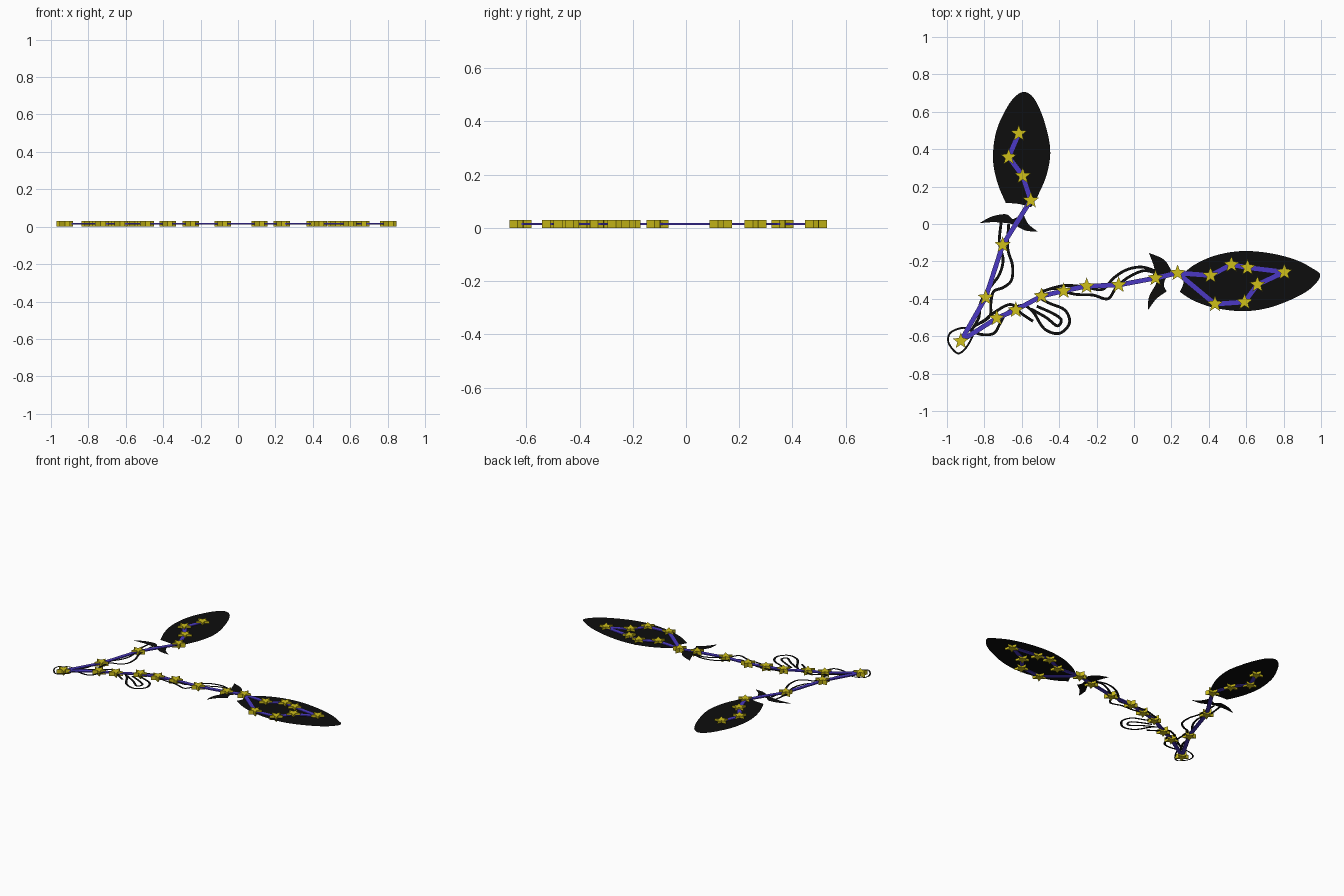
import bpy, bmesh, math
from mathutils import Vector

if "Cube" in bpy.data.objects:
    bpy.data.objects.remove(bpy.data.objects["Cube"])

MID = 0.015  # shared mid-height of the flat artwork


def material(name, rgb):
    m = bpy.data.materials.new(name)
    m.diffuse_color = (*rgb, 1)
    m.use_nodes = True
    m.node_tree.nodes["Principled BSDF"].inputs["Base Color"].default_value = m.diffuse_color
    return m


BLACK = material("black", (0.004, 0.004, 0.004))
GOLD = material("gold", (0.62, 0.52, 0.01))
BLUE = material("indigo", (0.07, 0.04, 0.55))


def finish(bm, name, mat):
    me = bpy.data.meshes.new(name)
    bm.to_mesh(me)
    bm.free()
    me.materials.append(mat)
    ob = bpy.data.objects.new(name, me)
    bpy.context.collection.objects.link(ob)
    return ob


def smooth(pts, closed, steps=6):
    """Catmull-Rom through points given in hundredths."""
    p = [Vector(q) / 100 for q in pts]
    n = len(p)
    get = (lambda i: p[i % n]) if closed else (lambda i: p[max(0, min(n - 1, i))])
    out = []
    for i in range(n if closed else n - 1):
        a, b, c, d = get(i - 1), get(i), get(i + 1), get(i + 2)
        for s in range(steps):
            t = s / steps
            out.append(0.5 * (2 * b + (c - a) * t + (2 * a - 5 * b + 4 * c - d) * t * t
                              + (3 * b - a - 3 * c + d) * t ** 3))
    return out if closed else out + [p[-1]]


def silhouette(name, *arcs):
    """Flat filled shape whose outline is smooth arcs meeting at sharp corners."""
    outline = []
    for i, arc in enumerate(arcs):
        outline += smooth(list(arc) + [arcs[(i + 1) % len(arcs)][0]], False)[:-1]
    bm = bmesh.new()
    f = bm.faces.new([bm.verts.new((q.x, q.y, MID)) for q in outline])
    f.normal_update()
    if f.normal.z < 0:
        f.normal_flip()
    bmesh.ops.triangulate(bm, faces=bm.faces[:], ngon_method='EAR_CLIP')
    finish(bm, name, BLACK)


def stroke(name, pts, closed=False, width=0.015):
    """Flat ink line following a smooth path."""
    path = smooth(pts, closed)
    n = len(path)
    bm = bmesh.new()
    rows = []
    for i, q in enumerate(path):
        a = path[(i - 1) % n] if closed else path[max(i - 1, 0)]
        b = path[(i + 1) % n] if closed else path[min(i + 1, n - 1)]
        t = (b - a).normalized() * width / 2
        rows.append([bm.verts.new((q.x - t.y * s, q.y + t.x * s, MID)) for s in (1, -1)])
    for i in range(n if closed else n - 1):
        a, b = rows[i], rows[(i + 1) % n]
        bm.faces.new((a[0], a[1], b[1], b[0]))
    finish(bm, name, BLACK)


def prism(bm, pts, z0, z1):
    f = bm.faces.new([bm.verts.new((x, y, z0)) for x, y in pts])
    ext = bmesh.ops.extrude_face_region(bm, geom=[f], use_keep_orig=True)
    for v in ext["geom"]:
        if isinstance(v, bmesh.types.BMVert):
            v.co.z = z1


def links(name, pts, width=0.025, thick=0.008):
    """Straight bars joining consecutive stars."""
    bm = bmesh.new()
    for a, b in zip(pts, pts[1:]):
        a, b = Vector(a) / 100, Vector(b) / 100
        t = (b - a).normalized() * width / 2
        n = Vector((-t.y, t.x))
        prism(bm, [a - n, b - n, b + n, a + n], MID - thick / 2, MID + thick / 2)
    bmesh.ops.recalc_face_normals(bm, faces=bm.faces[:])
    finish(bm, name, BLUE)


def star(name, x, y, r=0.046):
    bm = bmesh.new()
    pts = []
    for k in range(10):
        a = math.pi / 2 + k * math.pi / 5
        q = r if k % 2 == 0 else r * 0.42
        pts.append((x / 100 + q * math.cos(a), y / 100 + q * math.sin(a)))
    prism(bm, pts, 0, 2 * MID)
    bmesh.ops.recalc_face_normals(bm, faces=bm.faces[:])
    finish(bm, name, GOLD)


# Star positions (hundredths): knot, upright branch, long branch, head loop
knot = (-92.6, -62.6)
upright = [(-79.3, -39.3), (-70.2, -11.2), (-55.2, 12.6), (-59.5, 25.7), (-67, 35.8), (-61.6, 48.4)]
long_arm = [(-73.4, -50.3), (-63.2, -46), (-49.4, -38.5), (-37.6, -35.8), (-25.3, -33.2),
            (-8.2, -32.6), (11.5, -28.9), (23.3, -26.2)]
loop = [(40.9, -27.5), (52.1, -21.7), (60.7, -23.3), (80.4, -25.7), (66, -32.4), (59.1, -41.7), (43.3, -42.8)]
for i, (x, y) in enumerate([knot] + upright + long_arm + loop):
    star(f"star_{i + 1}", x, y)
links("upright_links", [knot] + upright)
links("long_links", [knot] + long_arm + loop + [long_arm[-1]])

# Large fish body and tail
silhouette("large_fish_body",
           [(26, -27), (32, -22), (43, -17), (57, -14.5), (72, -15.5), (86, -19), (95, -23.5), (99.6, -27.5),
            (95, -34), (86, -39.5), (72, -44.8), (58, -46.6), (43, -44.8), (32, -41)],
           [(24.5, -36.3), (26.5, -31.5)])
silhouette("large_fish_tail",
           [(8, -15.5), (16, -19)], [(20, -25), (17, -29), (16, -33)],
           [(17.5, -36), (12, -40)], [(7.5, -46), (8, -39), (12, -31)],
           [(7, -30), (11, -25)])

# Small fish body and tail
silhouette("small_fish_body",
           [(-68.5, 11.2), (-73, 22), (-75.4, 35), (-73.5, 50), (-67.5, 63), (-62.5, 69), (-58, 70.5),
            (-53, 66.5), (-48, 55), (-44.8, 40), (-46.5, 27), (-51, 16)],
           [(-55, 9), (-62, 10.8)])
silhouette("small_fish_tail",
           [(-82.5, 0.5), (-76, 4), (-68.5, 5.2)], [(-65, 2.5)],
           [(-59, 5), (-56.5, 0)], [(-51.5, -4), (-58, -3.5), (-64, -0.5)],
           [(-68, 0.5), (-75, 1)])

# Ribbon outlines: upright cord, knot, and the looping long cord
stroke("upright_cord_left", [(-71, 1), (-72, -10), (-70, -19), (-72, -27), (-77, -34), (-82, -42), (-83, -50), (-87, -57)])
stroke("upright_cord_right", [(-67, 0), (-67.5, -13), (-65, -22), (-65.5, -30), (-70, -34), (-75, -36),
                              (-76.5, -42), (-77, -49), (-82, -53)])
stroke("knot_outline", [(-91, -55.5), (-98, -58), (-99.3, -63), (-96, -68), (-93, -69), (-89, -65), (-86, -58)], True, 0.01)
stroke("long_cord_outer", [(-88, -56.5), (-82, -59), (-75, -58.5), (-71.5, -53), (-68, -47.5), (-60, -43.5), (-54, -47),
                           (-48, -56), (-40, -58.5), (-34.5, -53), (-37, -46), (-46, -42), (-51, -38),
                           (-43, -34.5), (-32, -37.5), (-22, -38), (-14, -40), (-9.5, -34), (-3, -28.5), (5, -25), (11, -26)])
stroke("long_cord_inner", [(-86, -55), (-80, -51.5), (-75, -47.5), (-66, -43), (-60, -48), (-54, -52)])
stroke("long_cord_loop", [(-55, -45.5), (-47, -50), (-41, -54.5), (-39, -51), (-44, -47.5), (-52, -44)])
stroke("long_cord_upper", [(-49, -36), (-38, -33), (-27, -33.5), (-17, -35), (-11, -29), (-4, -24.5), (4, -23), (11, -25)])
